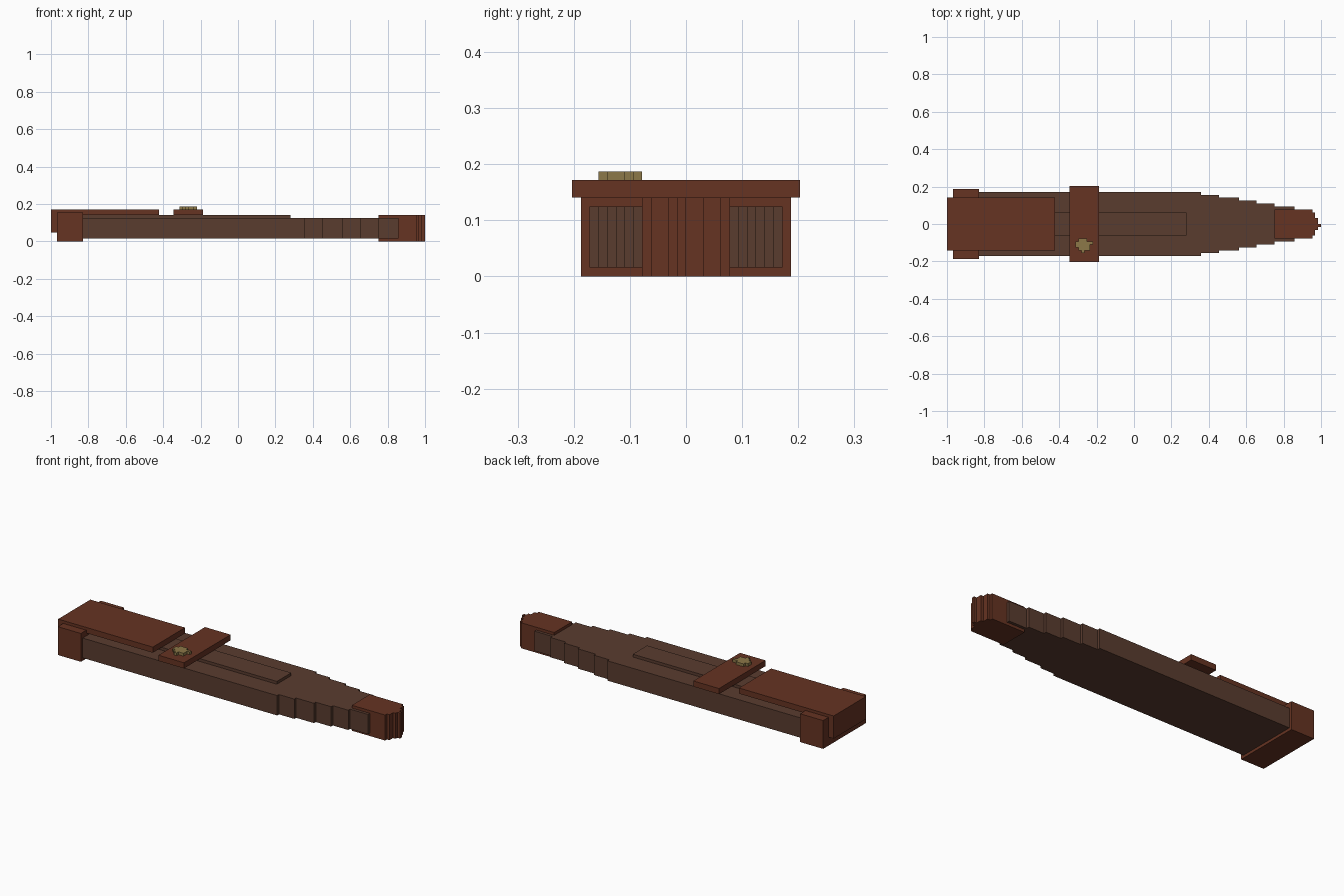
import bpy
import bmesh

if "Cube" in bpy.data.objects:
    bpy.data.objects.remove(bpy.data.objects["Cube"])

U = 1 / 64  # block unit


def material(name, rgb):
    m = bpy.data.materials.new(name)
    m.diffuse_color = (*rgb, 1)
    m.use_nodes = True
    m.node_tree.nodes["Principled BSDF"].inputs["Base Color"].default_value = m.diffuse_color
    return m


RED = material("red brown leather", (0.133, 0.033, 0.016))
DARK = material("dark brown leather", (0.102, 0.045, 0.028))
BRASS = material("dull brass", (0.262, 0.188, 0.065))


def prism(name, outline, z0, z1, mat):
    """Extrude a flat xy outline (block units) from z0 to z1."""
    bm = bmesh.new()
    face = bm.faces.new([bm.verts.new((x * U, y * U, z0 * U)) for x, y in outline])
    top = bmesh.ops.extrude_face_region(bm, geom=[face])["geom"]
    bmesh.ops.translate(bm, vec=(0, 0, (z1 - z0) * U),
                        verts=[v for v in top if isinstance(v, bmesh.types.BMVert)])
    bmesh.ops.recalc_face_normals(bm, faces=bm.faces)
    me = bpy.data.meshes.new(name)
    bm.to_mesh(me)
    bm.free()
    me.materials.append(mat)
    ob = bpy.data.objects.new(name, me)
    bpy.context.collection.objects.link(ob)
    return ob


def box(name, x0, x1, y0, y1, z0, z1, mat):
    return prism(name, [(x0, y0), (x1, y0), (x1, y1), (x0, y1)], z0, z1, mat)


def stepped(name, x0, steps, z0, z1, mat):
    """Strip along x made of steps (x_end, y_low, y_high)."""
    low, high, x = [], [], x0
    for x1, a, b in steps:
        low += [(x, a), (x1, a)]
        high += [(x, b), (x1, b)]
        x = x1
    return prism(name, low + high[::-1], z0, z1, mat)


# tapering sheath body
stepped("sheath_body", -54,
        [(x, -w, w) for x, w in ((23, 11), (29, 10), (36, 9), (42, 8), (48, 7), (55, 6))],
        1, 8, DARK)

# raised rail on the top
box("top_rail", -54, 18, -4, 4, 7.5, 9, DARK)

# collar at the mouth
box("mouth_collar", -62, -53, -12, 12, 0, 10, RED)

# stepped metal-like tip cap
stepped("tip_cap", 48, [(61, -5, 5), (62, -4, 4), (63, -2, 2), (64, -1, 0)], 0, 9, RED)

# cover flap folded over the mouth
box("cover_flap_top", -64, -27, -9, 9, 9, 11, RED)
box("cover_flap_end", -64, -62, -9, 9, 3, 9, RED)

# cross strap
box("cross_strap", -22, -12, -13, 13, 9, 11, RED)

# blocky round button, rows as (y_end, x_low, x_high)
rows = [(-18, -17), (-19, -15), (-20, -15), (-20, -14), (-19, -16)]
left, right = [], []
for i, (a, b) in enumerate(rows):
    y = -10 + i
    left += [(a, y), (a, y + 1)]
    right += [(b, y), (b, y + 1)]
outline = []
for p in left[::-1] + right:
    if p not in outline:
        outline.append(p)
prism("strap_button", outline, 11, 12, BRASS)
